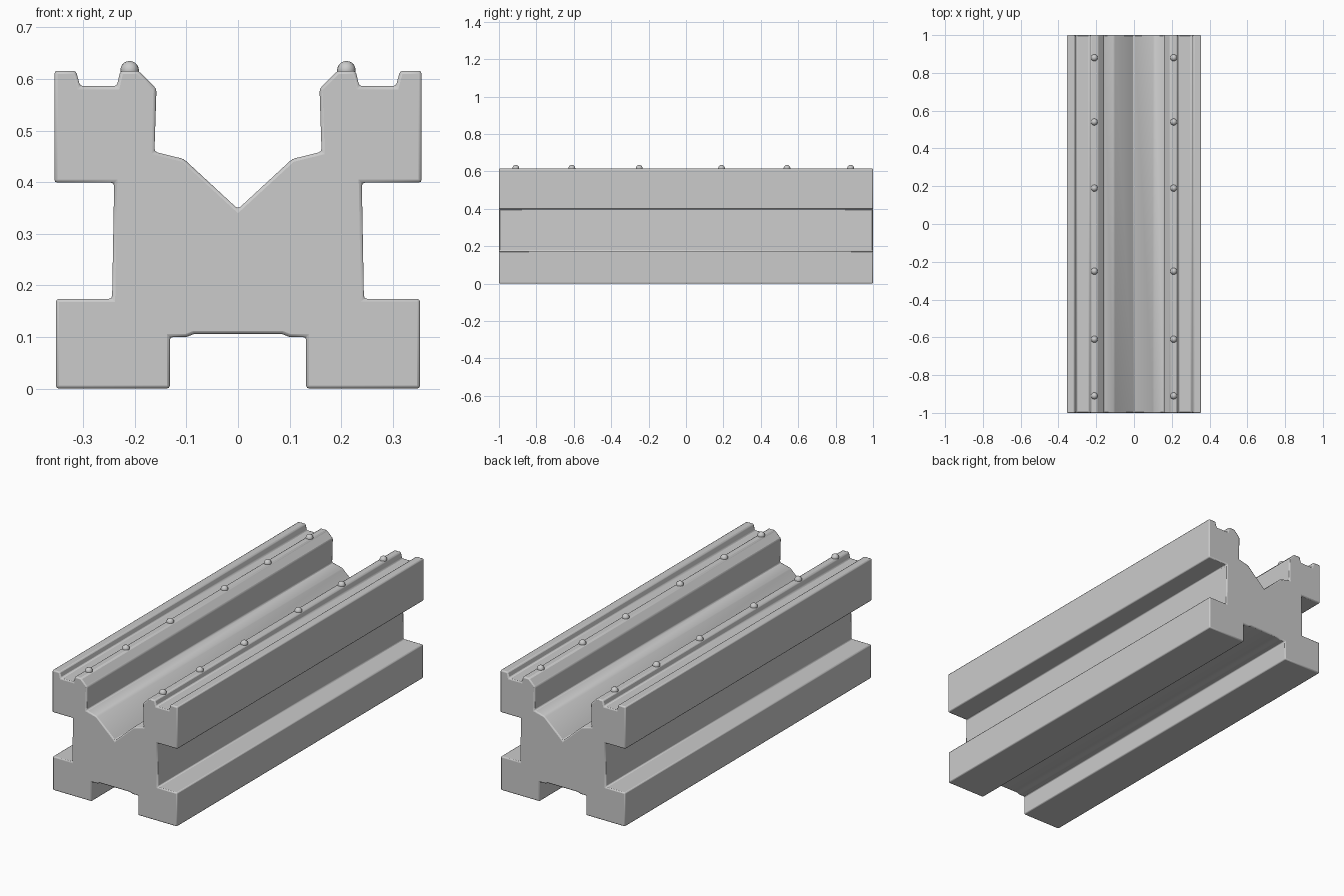
import bpy
import bmesh

cube = bpy.data.objects.get("Cube")
if cube:
    bpy.data.objects.remove(cube, do_unlink=True)

# Single plain grey finish
grey = bpy.data.materials.new("light grey")
grey.use_nodes = True
color = (0.6, 0.6, 0.6, 1)
grey.diffuse_color = color
grey.node_tree.nodes["Principled BSDF"].inputs["Base Color"].default_value = color


def add_object(name, bm):
    bmesh.ops.recalc_face_normals(bm, faces=bm.faces)
    mesh = bpy.data.meshes.new(name)
    bm.to_mesh(mesh)
    bm.free()
    mesh.materials.append(grey)
    obj = bpy.data.objects.new(name, mesh)
    bpy.context.collection.objects.link(obj)
    return obj


def smooth(obj, angle):
    bpy.ops.object.select_all(action='DESELECT')
    obj.select_set(True)
    bpy.context.view_layer.objects.active = obj
    bpy.ops.object.shade_smooth_by_angle(angle=angle)


# Left half of the rail section, from underside centre to the groove bottom
half = [
    (0, 0.11), (0.085, 0.11), (0.10, 0.104), (0.132, 0.104), (0.132, 0.004),
    (0.353, 0.004), (0.353, 0.178), (0.244, 0.178), (0.240, 0.403),
    (0.356, 0.403), (0.356, 0.62), (0.314, 0.62), (0.306, 0.59),
    (0.235, 0.59), (0.228, 0.62), (0.193, 0.62), (0.158, 0.585),
    (0.162, 0.463), (0.105, 0.449), (0, 0.352),
]
section = half + [(-x, z) for x, z in reversed(half[1:-1])]

# Grooved rail: section swept along y
bm = bmesh.new()
face = bm.faces.new([bm.verts.new((x, -0.995, z)) for x, z in section])
swept = bmesh.ops.extrude_face_region(bm, geom=[face])
bmesh.ops.translate(bm, vec=(0, 1.99, 0),
                    verts=[v for v in swept["geom"] if isinstance(v, bmesh.types.BMVert)])
bmesh.ops.translate(bm, vec=(0, 0, -0.004), verts=bm.verts)
bmesh.ops.scale(bm, vec=(1, 1 / 0.995, 1), verts=bm.verts)
rail = add_object("grooved_rail", bm)
bevel = rail.modifiers.new("soft_edges", 'BEVEL')
bevel.width = 0.006
bevel.segments = 2
bevel.limit_method = 'ANGLE'
bevel.angle_limit = 0.5
smooth(rail, 0.6)

# Small round studs along both inner ridges
for side, sign in (("left", 1), ("right", -1)):
    bm = bmesh.new()
    for y in (-0.91, -0.61, -0.25, 0.19, 0.54, 0.88):
        ball = bmesh.ops.create_uvsphere(bm, u_segments=16, v_segments=10, radius=0.018)
        bmesh.ops.translate(bm, vec=(sign * 0.21, y, 0.617), verts=ball["verts"])
    smooth(add_object(side + "_ridge_studs", bm), 0.8)
